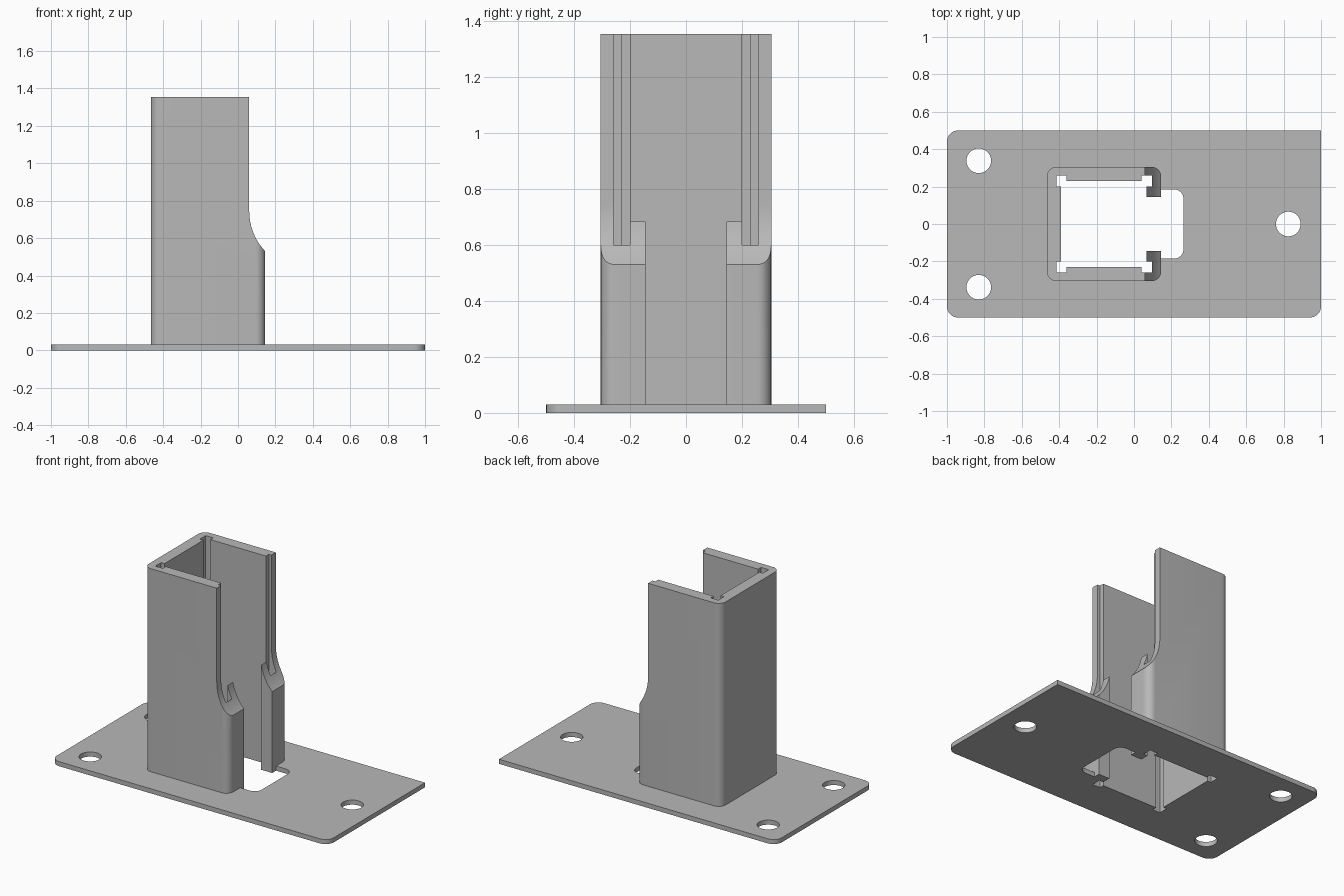
import bpy, bmesh
from math import cos, sin, pi, radians, asin
from mathutils import Vector

cube = bpy.data.objects.get("Cube")
if cube:
    bpy.data.objects.remove(cube, do_unlink=True)

steel = bpy.data.materials.new("grey steel")
steel.use_nodes = True
GREY = (0.48, 0.48, 0.48, 1)
steel.diffuse_color = GREY
steel.node_tree.nodes["Principled BSDF"].inputs["Base Color"].default_value = GREY


def prism(name, outline, base, along):
    """Extrude a closed outline; 'base' maps a 2D point into space."""
    bm = bmesh.new()
    face = bm.faces.new([bm.verts.new(base(*p)) for p in outline])
    ext = bmesh.ops.extrude_face_region(bm, geom=[face], use_keep_orig=True)
    bmesh.ops.translate(bm, vec=Vector(along),
                        verts=[v for v in ext["geom"] if isinstance(v, bmesh.types.BMVert)])
    bmesh.ops.recalc_face_normals(bm, faces=bm.faces[:])
    mesh = bpy.data.meshes.new(name)
    bm.to_mesh(mesh)
    bm.free()
    mesh.materials.append(steel)
    obj = bpy.data.objects.new(name, mesh)
    bpy.context.collection.objects.link(obj)
    return obj


def flat(name, outline, z0, z1):
    return prism(name, outline, lambda x, y: (x, y, z0), (0, 0, z1 - z0))


def arc(cx, cy, r, start, end, steps=8):
    return [(cx + r * cos(start + (end - start) * i / steps),
             cy + r * sin(start + (end - start) * i / steps)) for i in range(steps + 1)]


def mirrored(half):
    """Complete a +y half outline with its -y reflection."""
    return half + [(x, -y) for x, y in reversed(half)]


def finish(obj, cutters):
    for cutter in cutters:
        mod = obj.modifiers.new("cut", 'BOOLEAN')
        mod.operation, mod.solver, mod.object = 'DIFFERENCE', 'EXACT', cutter
    bpy.context.view_layer.update()
    mesh = bpy.data.meshes.new_from_object(
        obj.evaluated_get(bpy.context.evaluated_depsgraph_get()))
    obj.modifiers.clear()
    obj.data = mesh
    for cutter in cutters:
        bpy.data.objects.remove(cutter, do_unlink=True)
    bpy.ops.object.select_all(action='DESELECT')
    obj.select_set(True)
    bpy.context.view_layer.objects.active = obj
    bpy.ops.object.shade_smooth_by_angle(angle=radians(30))


PLATE, TOP = 0.03, 1.355
BACK, FRONT, SIDE, ROUND = -0.465, 0.145, 0.305, 0.05

# Inner channel: back wall, corner grooves and front lip
channel = [(-.39, .2), (-.415, .2), (-.415, .26), (-.36, .26), (-.36, .23),
           (.04, .23), (.04, .26), (.095, .26), (.095, .2), (.066, .2),
           (.066, .145), (FRONT, .145)]

# Post: C section with rounded outer corners
outer = (arc(FRONT - ROUND, SIDE - ROUND, ROUND, 0, pi / 2)
         + arc(BACK + ROUND, SIDE - ROUND, ROUND, pi / 2, pi))
inner = [(x, -y) for x, y in reversed(channel)] + list(reversed(channel))[::-1]
post = flat("post", mirrored(outer) + inner, PLATE, TOP)

# Front relief: curved shoulder where the upper part is set back
R, CUT_X, CUT_Z = 0.314, 0.06, 0.745
relief = arc(CUT_X + R, CUT_Z, R, pi, pi + asin(0.85), 20)
relief += [(0.5, relief[-1][1]), (0.5, 2), (CUT_X, 2)]
relief_cutter = prism("relief_cutter", relief, lambda x, z: (x, -1, z), (0, 2, 0))
finish(post, [relief_cutter])

# Base plate: three rounded corners and one square corner
C = 0.06
plate_outline = ([(1, .5)]
                 + arc(-1 + C, .5 - C, C, pi / 2, pi)
                 + arc(-1 + C, -.5 + C, C, pi, 1.5 * pi)
                 + arc(1 - C, -.5 + C, C, 1.5 * pi, 2 * pi))
plate = flat("base_plate", plate_outline, 0, PLATE)

# Plate opening follows the channel and widens in front of the post
opening = channel + [(FRONT, .185)] + arc(.265 - ROUND, .185 - ROUND, ROUND, pi / 2, 0)
cutters = [flat("opening_cutter", mirrored(opening), -0.1, 0.1)]
for x, y in ((-.83, .338), (-.83, -.338), (.825, 0)):
    cutters.append(flat("bolt_hole_cutter", arc(x, y, .066, 0, 2 * pi, 40)[:-1], -0.1, 0.1))
finish(plate, cutters)
